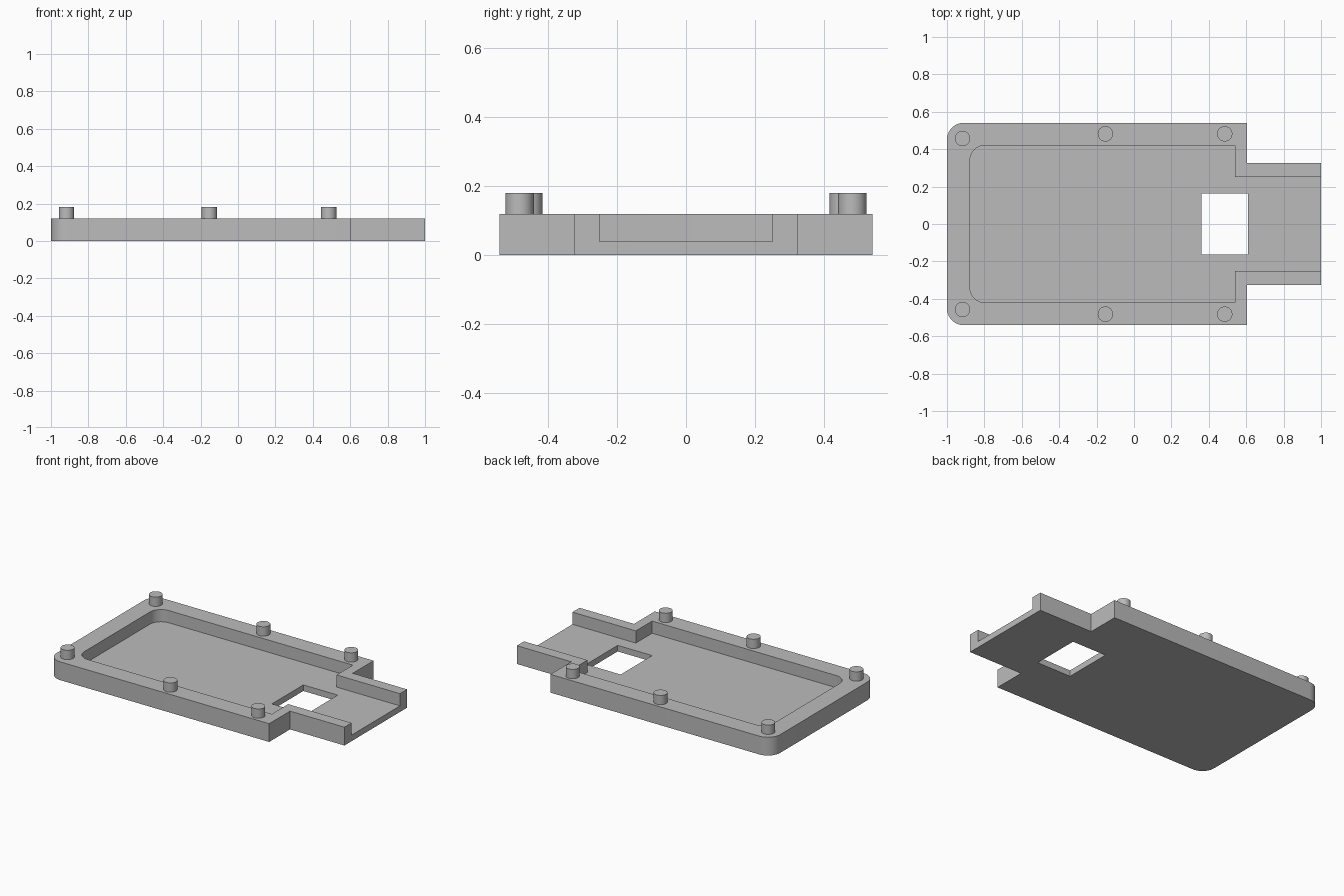
import bpy, bmesh
from math import sin, cos, pi

cube = bpy.data.objects.get("Cube")
if cube:
    bpy.data.objects.remove(cube, do_unlink=True)

grey = bpy.data.materials.new("light grey plastic")
grey.use_nodes = True
colour = (0.5, 0.5, 0.5, 1)
grey.diffuse_color = colour
grey.node_tree.nodes["Principled BSDF"].inputs["Base Color"].default_value = colour


def outline(left, step, right, wide, narrow, radius, segments=10):
    """Half profile: rounded left corner, wide body, step in to a narrow neck."""
    half = [(right, narrow), (step, narrow), (step, wide)]
    for i in range(segments + 1):
        a = pi / 2 * (1 + i / segments)
        half.append((left + radius + radius * cos(a), wide - radius + radius * sin(a)))
    return half + [(x, -y) for x, y in reversed(half)]


def prism(name, points, bottom, top):
    bm = bmesh.new()
    face = bm.faces.new([bm.verts.new((x, y, bottom)) for x, y in points])
    new = bmesh.ops.extrude_face_region(bm, geom=[face])["geom"]
    verts = [v for v in new if isinstance(v, bmesh.types.BMVert)]
    bmesh.ops.translate(bm, verts=verts, vec=(0, 0, top - bottom))
    bmesh.ops.recalc_face_normals(bm, faces=bm.faces)
    mesh = bpy.data.meshes.new(name)
    bm.to_mesh(mesh)
    bm.free()
    mesh.materials.append(grey)
    obj = bpy.data.objects.new(name, mesh)
    bpy.context.collection.objects.link(obj)
    return obj


def smooth(obj):
    bpy.ops.object.select_all(action="DESELECT")
    obj.select_set(True)
    bpy.context.view_layer.objects.active = obj
    bpy.ops.object.shade_smooth_by_angle(angle=pi / 6)


def cut(obj, cutter):
    mod = obj.modifiers.new(cutter.name, "BOOLEAN")
    mod.operation = "DIFFERENCE"
    mod.solver = "EXACT"
    mod.object = cutter
    bpy.context.view_layer.objects.active = obj
    bpy.ops.object.modifier_apply(modifier=mod.name)
    bpy.data.objects.remove(cutter, do_unlink=True)


# Tray body with a neck, hollowed by a pocket that runs out of the open end
tray = prism("tray", outline(-1, 0.605, 1, 0.541, 0.325, 0.09), 0, 0.12)
cut(tray, prism("pocket", outline(-0.877, 0.54, 1.1, 0.42, 0.251, 0.08), 0.04, 0.2))

# Rectangular window through the floor
window = [(0.36, -0.163), (0.61, -0.163), (0.61, 0.163), (0.36, 0.163)]
cut(tray, prism("window", window, -0.1, 0.2))
smooth(tray)

# Locating pegs on the rim, mirrored front to back
for label, x, y in (("end", -0.917, 0.457), ("middle", -0.153, 0.482), ("neck", 0.485, 0.482)):
    for side, sign in (("back", 1), ("front", -1)):
        circle = [(x + 0.041 * cos(pi * i / 16), sign * y + 0.041 * sin(pi * i / 16))
                  for i in range(32)]
        smooth(prism(f"{side}_{label}_peg", circle, 0.12, 0.181))
